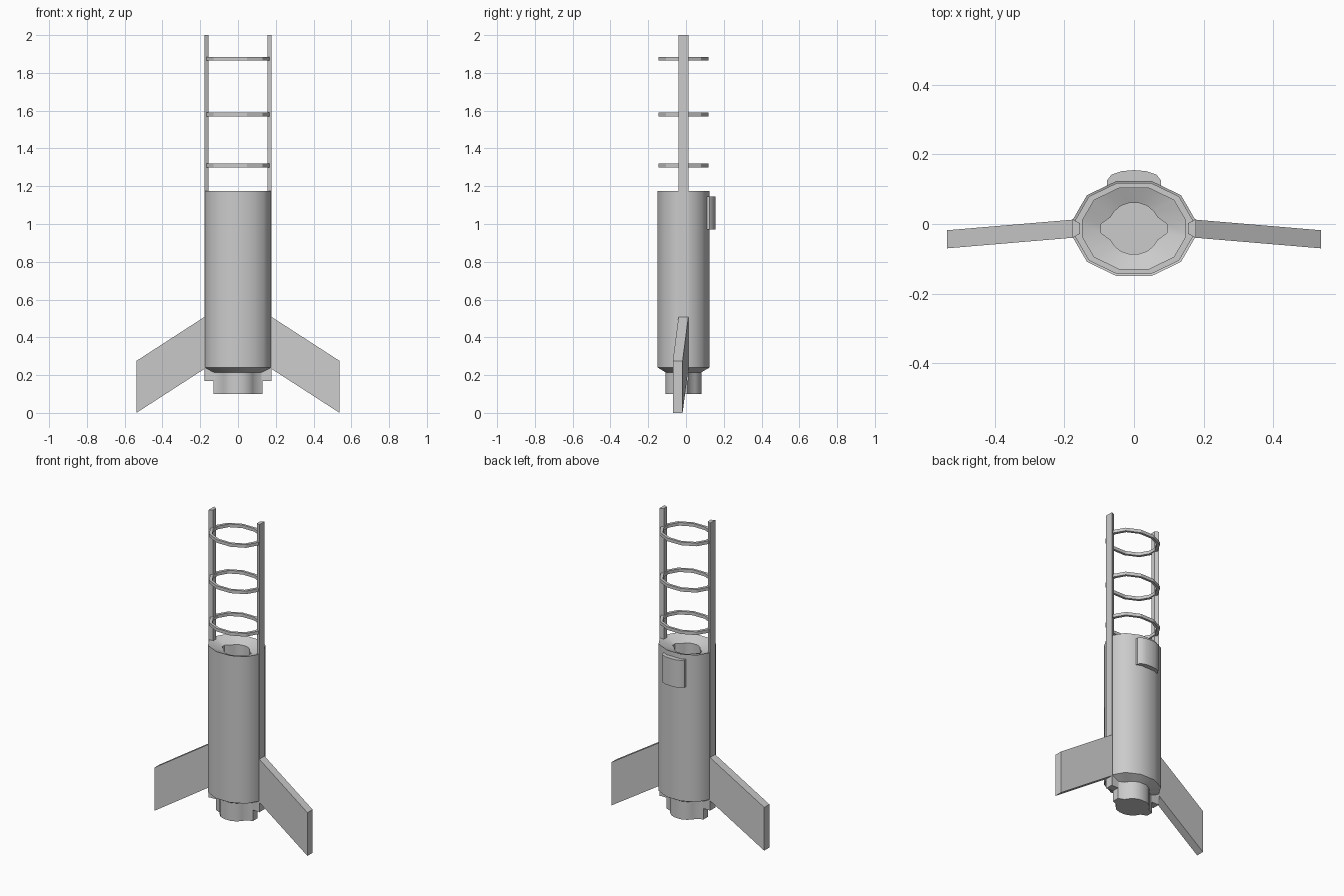
import bpy, bmesh

if "Cube" in bpy.data.objects:
    bpy.data.objects.remove(bpy.data.objects["Cube"])

CY = -0.013  # centre line of the body in y


def make_object(name, bm, smooth=False):
    bmesh.ops.recalc_face_normals(bm, faces=bm.faces)
    mesh = bpy.data.meshes.new(name)
    bm.to_mesh(mesh)
    bm.free()
    ob = bpy.data.objects.new(name, mesh)
    bpy.context.collection.objects.link(ob)
    if smooth:
        bpy.ops.object.select_all(action='DESELECT')
        ob.select_set(True)
        bpy.context.view_layer.objects.active = ob
        bpy.ops.object.shade_smooth_by_angle(angle=0.62)
    return ob


def loft(name, loops, closed=False, smooth=False):
    """Skin a list of equal-length 3D loops; cap the ends or close the ring."""
    bm = bmesh.new()
    rings = [[bm.verts.new(p) for p in loop] for loop in loops]
    pairs = list(zip(rings, rings[1:]))
    if closed:
        pairs.append((rings[-1], rings[0]))
    else:
        bm.faces.new(rings[0])
        bm.faces.new(rings[-1])
    n = len(rings[0])
    for a, b in pairs:
        for i in range(n):
            j = (i + 1) % n
            bm.faces.new((a[i], a[j], b[j], b[i]))
    return make_object(name, bm, smooth)


def section(quarter, z, s=1.0):
    """Mirror a quarter outline into a full closed loop at height z."""
    q = [(x * s, y * s) for x, y in quarter]
    half = q + [(-x, y) for x, y in reversed(q)]
    full = half + [(-x, -y) for x, y in half]
    return [(x, y + CY, z) for x, y in full]


def rect(x0, x1, y0, y1, z):
    return [(x0, y0, z), (x1, y0, z), (x1, y1, z), (x0, y1, z)]


# Quarter outlines: twelve-sided hull, eared nozzle and eared bore
hull = [(.175, .027), (.155, .062), (.135, .096), (.0925, .1165), (.05, .137)]
nozzle = [(.13, .022), (.092, .038), (.078, .06), (.055, .082), (.022, .095)]
bore = [(.095, .013), (.068, .032), (.056, .050), (.038, .065), (.015, .073)]
ring = [hull[i] for i in (0, 2, 4)]

# Body with nozzle underneath and funnel opening on top
loft("body", [section(nozzle, .10), section(nozzle, .215), section(hull, .24),
              section(hull, 1.175), section(bore, 1.145), section(bore, .25)],
     smooth=True)

# Hoops between the rails
for i, z in enumerate((1.31, 1.58, 1.875)):
    loft("hoop_%d" % (i + 1),
         [section(ring, z - .01, .96), section(ring, z + .01, .96),
          section(ring, z + .01, .85), section(ring, z - .01, .85)], closed=True)

for side, s in (("right", 1), ("left", -1)):
    # Tall tapered rail
    def rail(z):
        return [(s * .155, CY - .015, z), (s * .178, CY - .027, z),
                (s * .178, CY + .027, z), (s * .155, CY + .015, z)]
    loft("rail_" + side, [rail(.17), rail(2.0)])
    # Foot of the rail beside the nozzle
    loft("rail_foot_" + side,
         [rect(s * .12, s * .176, CY - .024, CY + .024, z) for z in (.17, .25)])
    # Swept fin leaning slightly forward

    def chord(x, y, z0, z1):
        return [(s * x, y - .026, z0), (s * x, y + .026, z0),
                (s * x, y + .026, z1), (s * x, y - .026, z1)]
    loft("fin_" + side, [chord(.17, CY, .238, .513), chord(.538, -.044, 0, .275)])

# Curved plate on the back
plate = [(-.078, .10), (-.078, .125), (-.065, .142), (-.035, .152), (0, .155),
         (.035, .152), (.065, .142), (.078, .125), (.078, .10)]
loft("back_plate", [[(x, y, z) for x, y in plate] for z in (.97, 1.145)], smooth=True)
